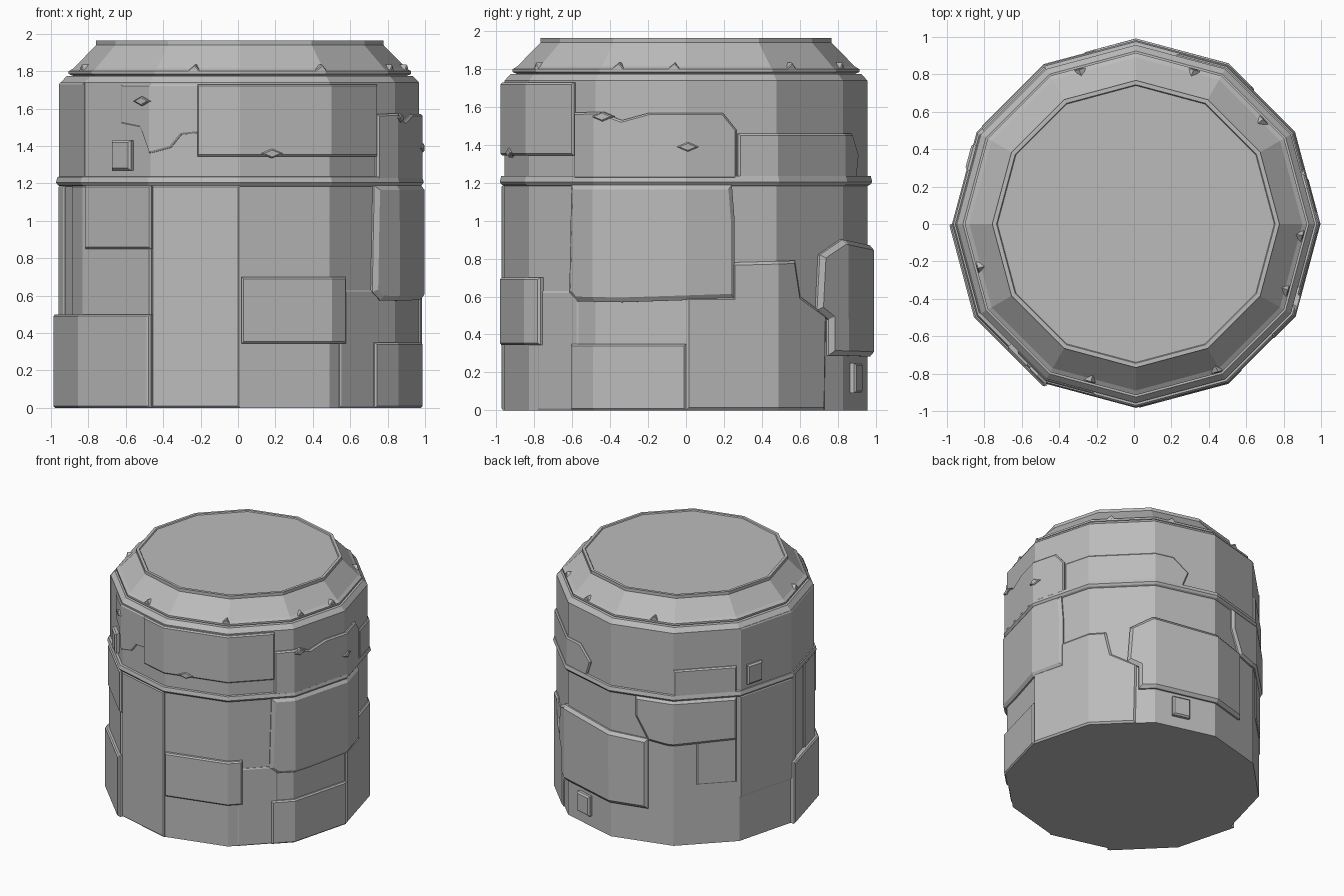
import bpy, bmesh, math
from mathutils import Vector

if "Cube" in bpy.data.objects:
    bpy.data.objects.remove(bpy.data.objects["Cube"], do_unlink=True)

SIDES = 12
BODY = 0.957
CX = 0.01
CHORD = 0.5          # flat length of one facet


def material(name, rgb):
    m = bpy.data.materials.new(name)
    m.use_nodes = True
    m.diffuse_color = (*rgb, 1)
    m.node_tree.nodes["Principled BSDF"].inputs["Base Color"].default_value = (*rgb, 1)
    return m


STONE = material("plain_grey", (0.5, 0.5, 0.5))


def corner(i, r):
    a = i * math.tau / SIDES
    return Vector((CX + r * math.sin(a), -r * math.cos(a), 0))


def wrap(u, r, z):
    """Point on the drum: u counts facets from the front towards +x."""
    i = math.floor(u + 1e-5)
    p = corner(i, r).lerp(corner(i + 1, r), max(u - i, 0))
    p.z = z
    return p


def finish(name, bm):
    bmesh.ops.recalc_face_normals(bm, faces=bm.faces)
    me = bpy.data.meshes.new(name)
    bm.to_mesh(me)
    bm.free()
    me.materials.append(STONE)
    ob = bpy.data.objects.new(name, me)
    bpy.context.collection.objects.link(ob)
    return ob


def drum(name, profile):
    """Closed twelve-sided solid from (radius, height) pairs."""
    bm = bmesh.new()
    rings = [[bm.verts.new(wrap(i, r, z)) for i in range(SIDES)] for r, z in profile]
    for a, b in zip(rings, rings[1:]):
        for i in range(SIDES):
            j = (i + 1) % SIDES
            bm.faces.new((a[i], a[j], b[j], b[i]))
    bm.faces.new(rings[0][::-1])
    bm.faces.new(rings[-1])
    return finish(name, bm)


def plate(name, pts, depth, radius=BODY, edge=0.01):
    """Bevelled slab cut flat from a (facet, height) outline, then wrapped on the drum."""
    bm = bmesh.new()
    bm.faces.new([bm.verts.new((u * CHORD, 0, z)) for u, z in pts])
    us = [u for u, z in pts]
    for i in range(math.ceil(min(us) + 0.01), math.ceil(max(us) - 0.01)):
        bmesh.ops.bisect_plane(bm, geom=bm.verts[:] + bm.edges[:] + bm.faces[:],
                               plane_co=(i * CHORD, 0, 0), plane_no=(1, 0, 0))
    for v in bm.verts:
        v.co.y = -0.03
    front = bm.faces[:]
    geom = bmesh.ops.extrude_face_region(bm, geom=front)["geom"]
    outer = [f for f in geom if isinstance(f, bmesh.types.BMFace)]
    for v in {v for f in outer for v in f.verts}:
        v.co.y = depth - min(edge, depth * 0.6)
    bmesh.ops.inset_region(bm, faces=outer, thickness=edge, use_even_offset=True)
    for v in {v for f in outer for v in f.verts}:
        v.co.y = depth
    for v in bm.verts:
        v.co = wrap(v.co.x / CHORD, radius + v.co.y, v.co.z)
    return finish(name, bm)


def slab(name, u0, u1, z0, z1, depth, **kw):
    return plate(name, [(u0, z0), (u1, z0), (u1, z1), (u0, z1)], depth, **kw)


# Main turned parts
drum("body", [(BODY, 0), (BODY, 1.74), (0.925, 1.775), (0.89, 1.775)])
drum("middle_band", [(0.94, 1.175), (0.972, 1.19), (0.983, 1.205), (0.975, 1.235), (0.94, 1.24)])
drum("lid", [(0.88, 1.77), (0.915, 1.785), (0.915, 1.80), (0.89, 1.815), (0.768, 1.94),
             (0.768, 1.965), (0.745, 1.965), (0.74, 1.957)])

# Lower wall slabs: first facet, last facet, bottom, top, depth
for name, *spec in [
    ("front_tall_slab", -0.97, 0.0, 0, 1.19, 0.018),
    ("front_block", 0.02, 1.22, 0.345, 0.70, 0.03),
    ("front_left_thin_slab", 1.15, 1.75, 0, 0.63, 0.008),
    ("left_base_slab", 1.66, 3.0, 0, 0.35, 0.022),
    ("right_base_slab", -3.0, -0.96, 0, 0.5, 0.042),
    ("right_tall_slab", -2.45, -0.98, 0.45, 1.19, 0.014),
    ("front_right_slab", -1.95, -0.97, 0.85, 1.19, 0.026),
    ("back_small_slab", 7.35, 7.95, 0.49, 0.86, 0.012),
    ("back_right_slab", 8.0, 9.2, 0.36, 1.19, 0.012),
]:
    slab(name, *spec)

# Broken-edged lower slabs
plate("left_big_slab", [(1.66, 1.19), (1.63, 0.62), (1.75, 0.575), (2.3, 0.57), (3.53, 0.59),
                        (3.53, 1.0), (3.5, 1.19)], 0.03, edge=0.025)
plate("back_left_base_slab", [(3.0, 0), (4.7, 0), (4.72, 0.5), (4.34, 0.6), (4.26, 0.79),
                              (3.5, 0.78), (3.5, 0.6), (3.0, 0.6)], 0.02, edge=0.015)
plate("back_broken_slab", [(4.75, 0.29), (6.6, 0.28), (6.6, 0.85), (6, 0.87), (4.95, 0.9),
                           (4.62, 0.82), (4.58, 0.53), (4.75, 0.48)], 0.035, edge=0.025)
plate("back_upper_slab", [(6.4, 1.19), (6.4, 1.03), (6.6, 0.84), (6.9, 0.82), (7.95, 0.84),
                          (7.95, 1.19)], 0.03, edge=0.02)

# Upper wall slabs
slab("upper_front_slab", -0.47, 1.7, 1.345, 1.73, 0.022)
slab("upper_back_slab", 7.0, 7.95, 1.22, 1.44, 0.018)
slab("upper_right_slab", 8.0, 10.0, 1.22, 1.74, 0.01)
plate("upper_left_slab", [(1.7, 1.22), (3.55, 1.22), (3.55, 1.48), (3.4, 1.57), (2.6, 1.57),
                          (2.3, 1.53), (2.05, 1.575), (1.7, 1.57)], 0.02)
plate("upper_back_left_slab", [(3.57, 1.22), (5.45, 1.22), (5.55, 1.35), (5.3, 1.46),
                               (3.57, 1.46)], 0.015)
plate("upper_cracked_slab", [(-1.43, 1.73), (-1.43, 1.52), (-1.15, 1.5), (-1.0, 1.36),
                             (-0.77, 1.39), (-0.65, 1.46), (-0.45, 1.47), (-0.45, 1.73)], 0.012)

# Small raised blocks
for name, u, z in [("front_knob", -1.4, 1.35), ("right_knob", 8.27, 1.35), ("back_knob", 5.42, 0.17)]:
    slab(name, u - 0.14, u + 0.14, z - 0.08, z + 0.08, 0.035, edge=0.012)

# Stone chips on the wall
for k, (u, z) in enumerate([(-1.1, 1.64), (-2.1, 0.23), (3.02, 1.39), (0.35, 1.36), (2.1, 1.55)]):
    plate(f"wall_chip_{k}", [(u - 0.12, z), (u, z - 0.025), (u + 0.12, z), (u, z + 0.025)],
          0.03, edge=0.006)

# Chips along the lid edge
for k, u in enumerate([-0.55, 0.95, 2.2, 2.85, 4.3, 5.3, 6.65, 9.5]):
    plate(f"lid_chip_{k}", [(u - 0.1, 1.79), (u + 0.1, 1.79), (u + 0.02, 1.835)],
          0.012, radius=0.9, edge=0.005)
